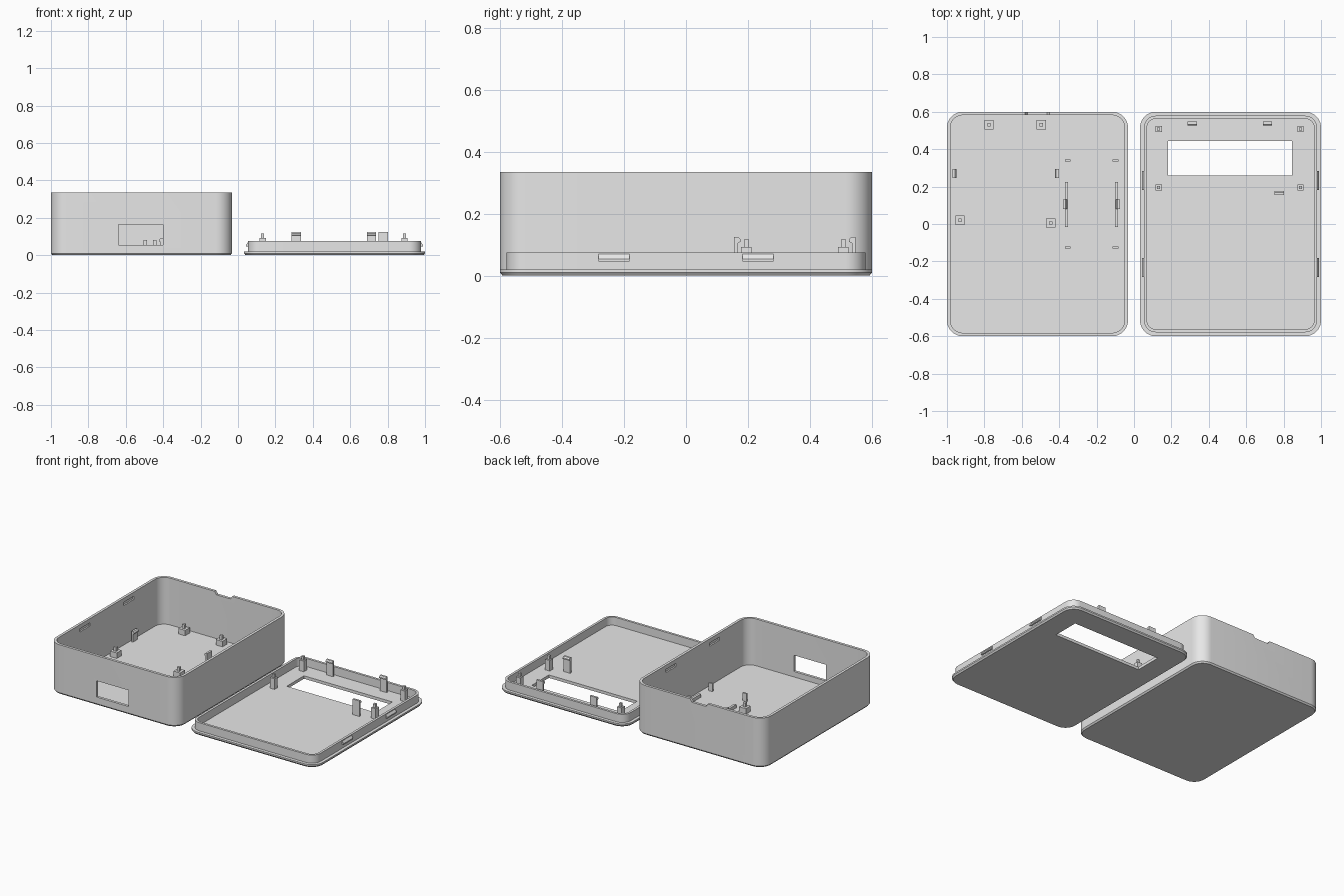
import bpy, bmesh, math
from mathutils import Vector

if "Cube" in bpy.data.objects:
    bpy.data.objects.remove(bpy.data.objects["Cube"])

grey = bpy.data.materials.new("plain grey")
grey.diffuse_color = (0.8, 0.8, 0.8, 1)
grey.use_nodes = True
grey.node_tree.nodes["Principled BSDF"].inputs["Base Color"].default_value = grey.diffuse_color


def finish(bm, name):
    bmesh.ops.recalc_face_normals(bm, faces=bm.faces)
    mesh = bpy.data.meshes.new(name)
    bm.to_mesh(mesh)
    bm.free()
    mesh.materials.append(grey)
    obj = bpy.data.objects.new(name, mesh)
    bpy.context.collection.objects.link(obj)
    return obj


def rounded_shell(name, cx, half_x, half_y, radius, profile, steps=10):
    """Stack rounded rectangles along an (inset, z) profile and cap both ends."""
    bm = bmesh.new()
    rings = []
    for inset, z in profile:
        ring = []
        r = radius - inset
        for q, (sx, sy) in enumerate([(1, 1), (-1, 1), (-1, -1), (1, -1)]):
            for i in range(steps + 1):
                a = math.pi / 2 * (q + i / steps)
                ring.append(bm.verts.new((cx + sx * (half_x - radius) + r * math.cos(a),
                                          sy * (half_y - radius) + r * math.sin(a), z)))
        rings.append(ring)
    for a, b in zip(rings, rings[1:]):
        for i in range(len(a)):
            j = (i + 1) % len(a)
            bm.faces.new((a[i], a[j], b[j], b[i]))
    bm.faces.new(rings[0])
    bm.faces.new(rings[-1])
    return finish(bm, name)


def prism(name, axis, points, lo, hi):
    """Extrude a (side, z) outline along x or y."""
    bm = bmesh.new()

    def pos(u, z, t):
        return Vector((t, u, z)) if axis == 'x' else Vector((u, t, z))
    a = [bm.verts.new(pos(u, z, lo)) for u, z in points]
    b = [bm.verts.new(pos(u, z, hi)) for u, z in points]
    bm.faces.new(a)
    bm.faces.new(b)
    for i in range(len(a)):
        j = (i + 1) % len(a)
        bm.faces.new((a[i], a[j], b[j], b[i]))
    return finish(bm, name)


def block(name, x0, x1, y0, y1, z0, z1):
    return prism(name, 'y', [(x0, z0), (x1, z0), (x1, z1), (x0, z1)], y0, y1)


def cut(target, cutters):
    for c in cutters:
        c.hide_render = True
        m = target.modifiers.new("cut", 'BOOLEAN')
        m.operation = 'DIFFERENCE'
        m.solver = 'EXACT'
        m.object = c
        bpy.context.view_layer.objects.active = target
        bpy.ops.object.modifier_apply(modifier=m.name)
        bpy.data.objects.remove(c)


def standoff(name, x, y, half, z0, z1, pin, z2):
    block(name, x - half, x + half, y - half, y + half, z0, z1)
    block(name + "_pin", x - pin, x + pin, y - pin, y + pin, z1 - 0.004, z2)


def clip(name, axis, u, direction, centre, z0, z1, half=0.025):
    """Upright spring tab with a small hook at the top."""
    d = direction
    outline = [(u, z0), (u + d * 0.012, z0), (u + d * 0.012, z1 - 0.02),
               (u + d * 0.021, z1 - 0.016), (u + d * 0.021, z1 - 0.008),
               (u + d * 0.014, z1), (u, z1)]
    prism(name, axis, outline, centre - half, centre + half)


C, HX, HY = 0.516, 0.484, 0.6
FLOOR = 0.018

# Open box
box = rounded_shell("box_body", -C, HX, HY, 0.085,
                    [(0.008, 0), (0, 0.01), (0, 0.335), (0.018, 0.335), (0.018, FLOOR)])
cutters = [block("window_cutter", -0.64, -0.40, -0.7, -0.5, 0.055, 0.165),
           prism("notch_cutter", 'y', [(-0.57, 0.315), (-0.465, 0.315),
                                       (-0.445, 0.345), (-0.59, 0.345)], 0.55, 0.65)]
for side in (-1, 1):
    wall = -C + side * (HX - 0.018)
    for y in (-0.233, 0.233):
        cutters.append(block("slot_cutter", wall - 0.01, wall + 0.01,
                             y - 0.054, y + 0.054, 0.285, 0.307))
cut(box, cutters)

# Box board supports
for i, (x, y) in enumerate([(-0.775, 0.53), (-0.495, 0.53), (-0.93, 0.02), (-0.445, 0.005)]):
    standoff("box_standoff_%d" % i, x, y, 0.025, FLOOR - 0.005, 0.055, 0.009, 0.082)
clip("box_clip_left", 'y', -0.971, 1, 0.27, FLOOR - 0.005, 0.09)
clip("box_clip_right", 'y', -0.402, -1, 0.27, FLOOR - 0.005, 0.09)

# Small module cradle: rails, clips and end stops
for side in (-1, 1):
    x = -0.227 + side * 0.133
    block("cradle_rail", x - 0.008, x + 0.008, -0.015, 0.225, FLOOR - 0.005, 0.04)
    clip("cradle_clip", 'y', x + side * 0.02, -side, 0.105, FLOOR - 0.005, 0.06)
    sx = -0.227 + side * 0.128
    for y in (-0.125, 0.34):
        block("cradle_stop", sx - 0.015, sx + 0.015, y - 0.006, y + 0.006, FLOOR - 0.005, 0.072)

# Lid with raised lip and display opening
lid = rounded_shell("lid", C, HX, HY, 0.085,
                    [(0.008, 0), (0, 0.01), (0, 0.02), (0.021, 0.02),
                     (0.021, 0.075), (0.037, 0.075), (0.037, 0.02)])
cut(lid, [block("display_cutter", 0.183, 0.845, 0.26, 0.445, -0.1, 0.1)])

# Lid snap ridges
for side in (-1, 1):
    u = C + side * (HX - 0.023)
    for y in (-0.233, 0.233):
        prism("snap_ridge", 'y', [(u, 0.046), (u + side * 0.013, 0.046),
                                  (u + side * 0.013, 0.054), (u, 0.072)], y - 0.05, y + 0.05)

# Lid display supports
for x in (0.132, 0.89):
    for y in (0.195, 0.508):
        standoff("lid_standoff", x, y, 0.017, 0.015, 0.092, 0.008, 0.117)
for x in (0.312, 0.714):
    clip("lid_clip_top", 'x', 0.547, -1, x, 0.015, 0.125)
clip("lid_clip_bottom", 'x', 0.155, 1, 0.776, 0.015, 0.125)

# Smooth corners, crisp edges
for o in bpy.data.objects:
    o.select_set(True)
bpy.context.view_layer.objects.active = box
bpy.ops.object.shade_smooth_by_angle(angle=math.radians(30))
